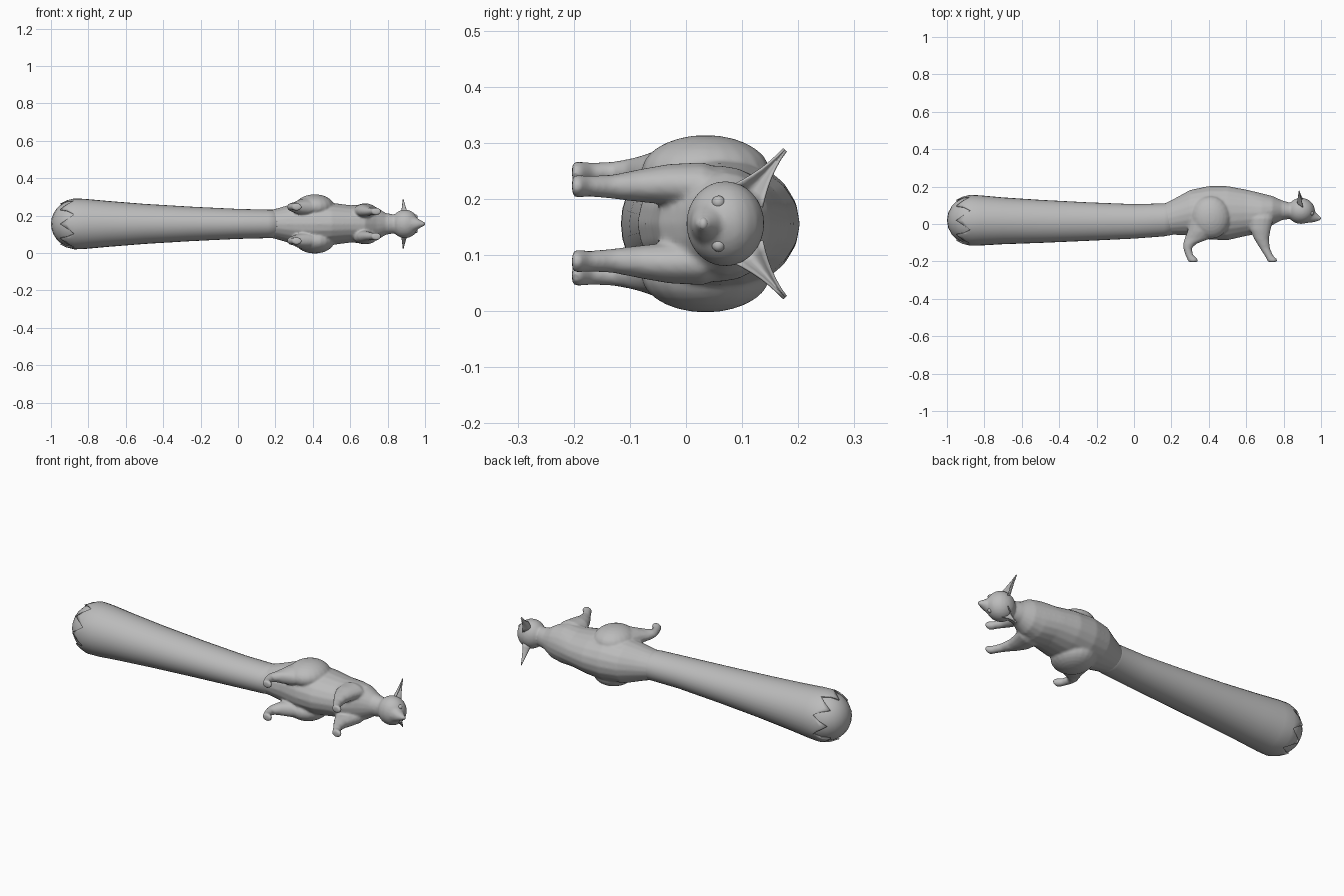
import bpy, bmesh, math
from mathutils import Vector

cube = bpy.data.objects.get("Cube")
if cube:
    bpy.data.objects.remove(cube)

MID = 0.156  # height of the mirror plane

fur = bpy.data.materials.new("grey_fur")
fur.use_nodes = True
fur.diffuse_color = (0.5, 0.5, 0.5, 1)
fur.node_tree.nodes["Principled BSDF"].inputs["Base Color"].default_value = (0.5, 0.5, 0.5, 1)


def finish(name, bm):
    bmesh.ops.recalc_face_normals(bm, faces=bm.faces)
    mesh = bpy.data.meshes.new(name)
    bm.to_mesh(mesh)
    bm.free()
    mesh.materials.append(fur)
    mesh.shade_smooth()
    ob = bpy.data.objects.new(name, mesh)
    bpy.context.collection.objects.link(ob)
    return ob


def loft(bm, rings, axis="x", side=1, segs=20, caps=True):
    """Rings are (x, y, w, radius a, radius b), with w measured from the mirror plane."""
    loops = []
    for x, y, w, a, b in rings:
        loop = []
        for i in range(segs):
            t = 2 * math.pi * i / segs
            c, s = a * math.cos(t), b * math.sin(t)
            dx, dy = (0, c) if axis == "x" else (c, 0)
            loop.append(bm.verts.new((x + dx, y + dy, MID + side * (w + s))))
        loops.append(loop)
    for p, q in zip(loops, loops[1:]):
        for i in range(segs):
            j = (i + 1) % segs
            bm.faces.new((p[i], p[j], q[j], q[i]))
    if caps:
        bm.faces.new(loops[0])
        bm.faces.new(loops[-1])
    return loops


def subdivide(ob, levels):
    ob.modifiers.new("Smooth", "SUBSURF").levels = levels
    ob.modifiers["Smooth"].render_levels = levels


def ball(bm, centre, radii):
    res = bmesh.ops.create_uvsphere(bm, u_segments=20, v_segments=14, radius=1)
    for v in res["verts"]:
        v.co = Vector(c + r * k for c, r, k in zip(centre, radii, v.co))


# Torso, neck, head and legs, fused into one skin
bm = bmesh.new()
loft(bm, [(0.13, 0.02, 0, 0.06, 0.05), (0.16, 0.025, 0, 0.083, 0.07),
          (0.22, 0.04, 0, 0.098, 0.086), (0.3, 0.06, 0, 0.122, 0.11),
          (0.4, 0.06, 0, 0.143, 0.122), (0.5, 0.058, 0, 0.145, 0.113),
          (0.6, 0.06, 0, 0.124, 0.1), (0.68, 0.058, 0, 0.107, 0.104),
          (0.74, 0.072, 0, 0.078, 0.09), (0.79, 0.074, 0, 0.053, 0.058),
          (0.84, 0.07, 0, 0.042, 0.05), (0.89, 0.07, 0, 0.04, 0.045)])
ball(bm, (0.893, 0.07, MID), (0.075, 0.07, 0.076))
loft(bm, [(0.92, 0.05, 0, 0.045, 0.052), (0.96, 0.04, 0, 0.031, 0.03),
          (0.985, 0.033, 0, 0.017, 0.015), (0.998, 0.03, 0, 0.009, 0.009)])
for side in (1, -1):
    loft(bm, [(0.68, 0.09, 0.055, 0.05, 0.035), (0.68, 0.03, 0.068, 0.068, 0.042),
              (0.675, -0.03, 0.07, 0.056, 0.037), (0.682, -0.08, 0.068, 0.04, 0.03),
              (0.7, -0.13, 0.066, 0.027, 0.022), (0.722, -0.17, 0.067, 0.023, 0.019),
              (0.737, -0.188, 0.067, 0.028, 0.02), (0.741, -0.203, 0.067, 0.027, 0.02)],
         "y", side, 14)
    ball(bm, (0.41, 0.035, MID + side * 0.092), (0.105, 0.115, 0.066))
    loft(bm, [(0.39, 0.03, 0.09, 0.09, 0.055), (0.37, -0.04, 0.09, 0.085, 0.046),
              (0.338, -0.078, 0.088, 0.068, 0.034), (0.298, -0.106, 0.09, 0.036, 0.025),
              (0.286, -0.13, 0.091, 0.023, 0.02), (0.295, -0.165, 0.091, 0.021, 0.018),
              (0.312, -0.187, 0.091, 0.028, 0.02), (0.317, -0.203, 0.091, 0.027, 0.02)],
         "y", side, 14)
body = finish("body", bm)
fuse = body.modifiers.new("Fuse", "REMESH")
fuse.mode = "VOXEL"
fuse.voxel_size = 0.006
fuse.use_smooth_shade = True
soften = body.modifiers.new("Soften", "SMOOTH")
soften.factor = 0.5
soften.iterations = 6

# Long club-shaped tail ending in pointed tufts
TEETH, SEGS = 8, 32
bm = bmesh.new()
loops = loft(bm, [(0.24, 0.035, 0, 0.086, 0.075), (0.16, 0.022, 0, 0.088, 0.076),
                  (0.0, 0.014, 0, 0.092, 0.08), (-0.25, 0.013, 0, 0.103, 0.092),
                  (-0.5, 0.014, 0, 0.115, 0.107), (-0.7, 0.017, 0, 0.125, 0.123),
                  (-0.82, 0.019, 0, 0.134, 0.134), (-0.875, 0.02, 0, 0.136, 0.136),
                  (-0.89, 0.02, 0, 0.136, 0.136), (-0.9, 0.02, 0, 0.136, 0.136)],
             segs=SEGS, caps=False)
for k, reach in ((-2, 0.04), (-1, 0.075)):
    for i, v in enumerate(loops[k]):
        wave = abs((i * TEETH / SEGS) % 1 * 2 - 1)
        v.co.x = -0.876 - reach * wave
        shrink = 1 - 0.2 * (reach * wave / 0.075) ** 1.6
        v.co.y = 0.02 + (v.co.y - 0.02) * shrink
        v.co.z = MID + (v.co.z - MID) * shrink
tail = finish("tail", bm)
shell = tail.modifiers.new("Thickness", "SOLIDIFY")
shell.thickness = 0.006
shell.offset = -1
tail.data.shade_smooth()

# Rounded tail tip inside the tufts
bm = bmesh.new()
ball(bm, (-0.872, 0.02, MID), (0.128, 0.127, 0.127))
finish("tail_tip", bm)

# Cupped, pointed ears
for side, name in ((1, "left_ear"), (-1, "right_ear")):
    bm = bmesh.new()
    base_a, base_b = Vector((0.084, 0.066)), Vector((0.134, 0.03))
    tip = Vector((0.176, 0.132))
    rows = []
    for r in range(7):
        t = r / 6
        bulge = Vector((0.005, -0.003)) * math.sin(math.pi * t)
        a = base_a.lerp(tip, t) + bulge
        b = base_b.lerp(tip, t) - bulge
        if r == 6:
            b = b + Vector((0.001, -0.001))
        row = []
        for c in range(7):
            u = c / 6
            p = a.lerp(b, u)
            cup = 0.03 * math.sin(math.pi * u) * (1 - t)
            row.append(bm.verts.new((0.905 - 0.02 * t - cup, p.x, MID + side * p.y)))
        rows.append(row)
    for p, q in zip(rows, rows[1:]):
        for c in range(6):
            bm.faces.new((p[c], p[c + 1], q[c + 1], q[c]))
    ear = finish(name, bm)
    ear.modifiers.new("Thickness", "SOLIDIFY").thickness = 0.004

# Eyes and nose
for side, name in ((1, "left_eye"), (-1, "right_eye")):
    bm = bmesh.new()
    ball(bm, (0.949, 0.058, MID + side * 0.038), (0.012, 0.012, 0.012))
    finish(name, bm)
bm = bmesh.new()
ball(bm, (0.99, 0.031, MID), (0.01, 0.009, 0.011))
finish("nose", bm)
